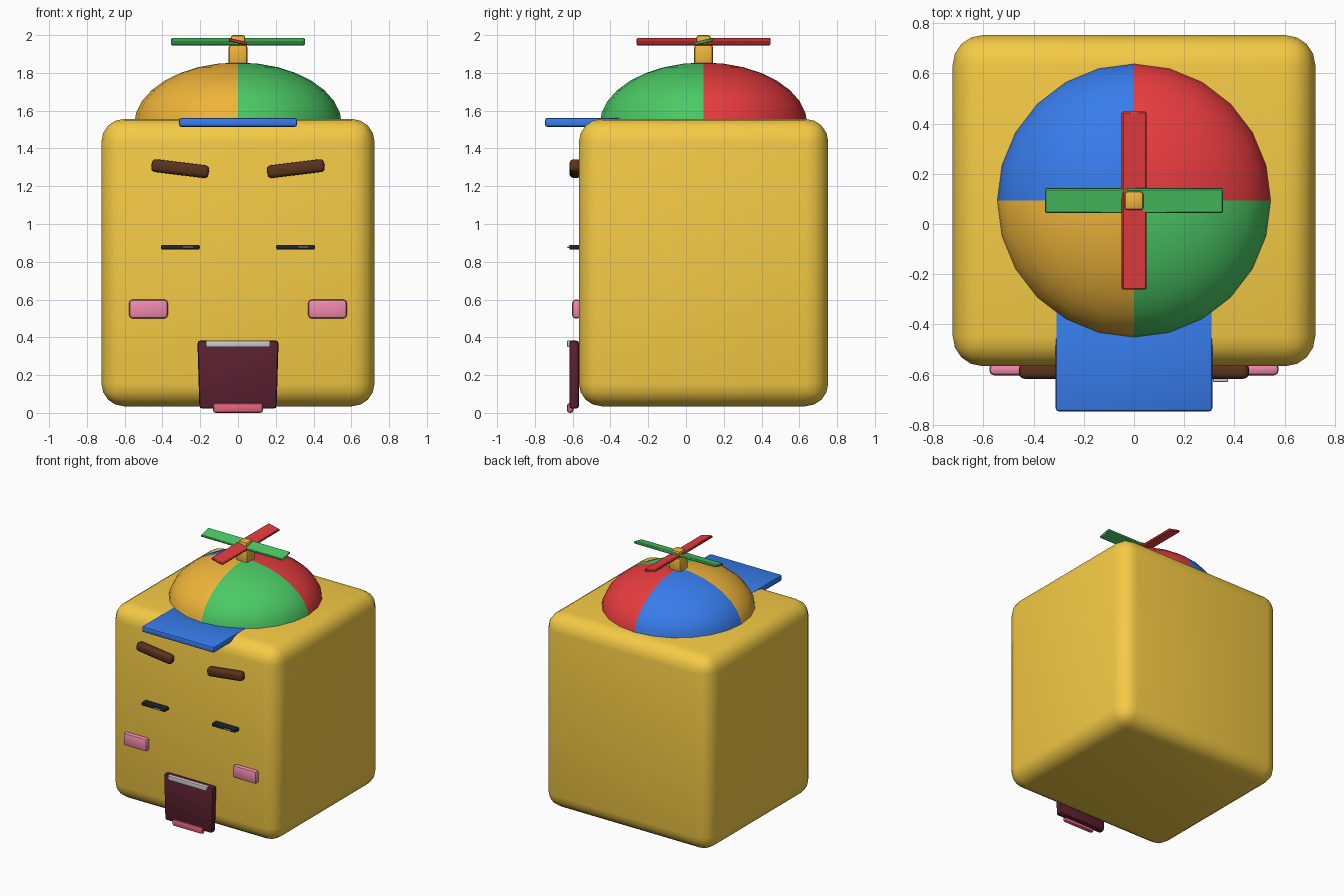
import bpy, bmesh
from math import radians, sin, cos, pi
from mathutils import Matrix, Vector

if "Cube" in bpy.data.objects:
    bpy.data.objects.remove(bpy.data.objects["Cube"])


def material(name, hex_code):
    def lin(c):
        c /= 255
        return c / 12.92 if c <= 0.04045 else ((c + 0.055) / 1.055) ** 2.4
    m = bpy.data.materials.new(name)
    rgb = [lin(int(hex_code[i:i + 2], 16)) for i in (0, 2, 4)]
    m.diffuse_color = (*rgb, 1)
    m.use_nodes = True
    m.node_tree.nodes["Principled BSDF"].inputs["Base Color"].default_value = m.diffuse_color
    return m


YELLOW = material("yellow", "F5CB45")
GOLD = material("gold", "EFB53A")
GREEN = material("green", "4BC965")
RED = material("red", "E83C3F")
BLUE = material("blue", "377CEB")
BROWN = material("brown", "5A331B")
BLACK = material("black", "22242A")
WHITE = material("white", "F0F0EE")
PINK = material("pink", "F08AAC")
MAROON = material("maroon", "5A2030")
TONGUE = material("tongue_pink", "EA627E")


def finish(name, bm, mats, angle=40):
    bmesh.ops.recalc_face_normals(bm, faces=bm.faces)
    me = bpy.data.meshes.new(name)
    bm.to_mesh(me)
    bm.free()
    for m in mats:
        me.materials.append(m)
    ob = bpy.data.objects.new(name, me)
    bpy.context.collection.objects.link(ob)
    bpy.ops.object.select_all(action='DESELECT')
    ob.select_set(True)
    bpy.context.view_layer.objects.active = ob
    bpy.ops.object.shade_smooth_by_angle(angle=radians(angle))
    return ob


def box(name, x, y, z, mat, bevel=0.01, segs=2, tilt=0, axis='Y', taper=1.0):
    """Bevelled box from (min, max) ranges; taper scales the bottom in x."""
    lo, hi = Vector((x[0], y[0], z[0])), Vector((x[1], y[1], z[1]))
    bm = bmesh.new()
    bmesh.ops.create_cube(bm, size=1)
    for v in bm.verts:
        s = taper if v.co.z < 0 else 1
        v.co = Vector(a * b for a, b in zip(v.co, hi - lo))
        v.co.x *= s
    bmesh.ops.bevel(bm, geom=bm.edges[:], offset=bevel, segments=segs,
                    profile=0.5, affect='EDGES', clamp_overlap=True)
    bm.transform(Matrix.Translation((lo + hi) / 2) @ Matrix.Rotation(radians(tilt), 4, axis))
    return finish(name, bm, [mat])


CY = 0.093  # hat and head centre in y

# Head
box("head", (-0.723, 0.723), (-0.567, 0.753), (0.035, 1.556), YELLOW, 0.12, 4)

# Four-colour cap dome, lathed from a flattened quarter arc
bm = bmesh.new()
N, RINGS, R, BASE, H = 24, 8, 0.55, 1.525, 0.33
rings = []
for j in range(RINGS):
    t = j / RINGS * pi / 2
    rings.append([bm.verts.new((R * cos(t) * cos(2 * pi * i / N),
                                CY + R * cos(t) * sin(2 * pi * i / N),
                                BASE + H * sin(t))) for i in range(N)])
top = bm.verts.new((0, CY, BASE + H))
for i in range(N):
    k = (i + 1) % N
    faces = [bm.faces.new((a[i], a[k], b[k], b[i])) for a, b in zip(rings, rings[1:])]
    faces.append(bm.faces.new((rings[-1][i], rings[-1][k], top)))
    for f in faces:
        f.material_index = i * 4 // N
finish("cap_dome", bm, [RED, BLUE, GOLD, GREEN])

# Cap visor
box("cap_visor", (-0.312, 0.312), (-0.747, -0.33), (1.514, 1.561), BLUE, 0.012)

# Propeller: post, two pitched blades and a hub
box("propeller_post", (-0.05, 0.05), (CY - 0.05, CY + 0.05), (1.83, 1.948), GOLD, 0.014)
box("propeller_blade_x", (-0.355, 0.355), (CY - 0.05, CY + 0.05), (1.956, 1.974),
    GREEN, 0.005, 1, 13, 'X')
box("propeller_blade_y", (-0.05, 0.05), (CY - 0.355, CY + 0.355), (1.956, 1.974),
    RED, 0.005, 1, 13, 'Y')
box("propeller_hub", (-0.038, 0.038), (CY - 0.038, CY + 0.038), (1.935, 2.0), GOLD, 0.014)

# Paired face parts
for side, s in (("left", -1), ("right", 1)):
    def span(c, w):
        return (s * c - w / 2, s * c + w / 2)
    box("eyebrow_" + side, span(0.306, 0.305), (-0.617, -0.555), (1.259, 1.327),
        BROWN, 0.022, 3, -7 * s)
    box("eye_" + side, span(0.305, 0.205), (-0.618, -0.555), (0.864, 0.890), BLACK, 0.008)
    hx = s * 0.305 + 0.04
    box("eye_glint_" + side, (hx - 0.03, hx + 0.03), (-0.629, -0.61), (0.874, 0.881),
        WHITE, 0.002, 1)
    box("cheek_" + side, span(0.474, 0.205), (-0.603, -0.555), (0.5, 0.6), PINK, 0.018)

# Mouth, teeth and tongue
box("mouth", (-0.215, 0.215), (-0.618, -0.566), (0.022, 0.383), MAROON, 0.016, 2, taper=0.95)
box("teeth", (-0.17, 0.17), (-0.63, -0.6), (0.348, 0.383), WHITE, 0.006)
box("tongue", (-0.132, 0.132), (-0.63, -0.596), (0.0, 0.052), TONGUE, 0.014)
